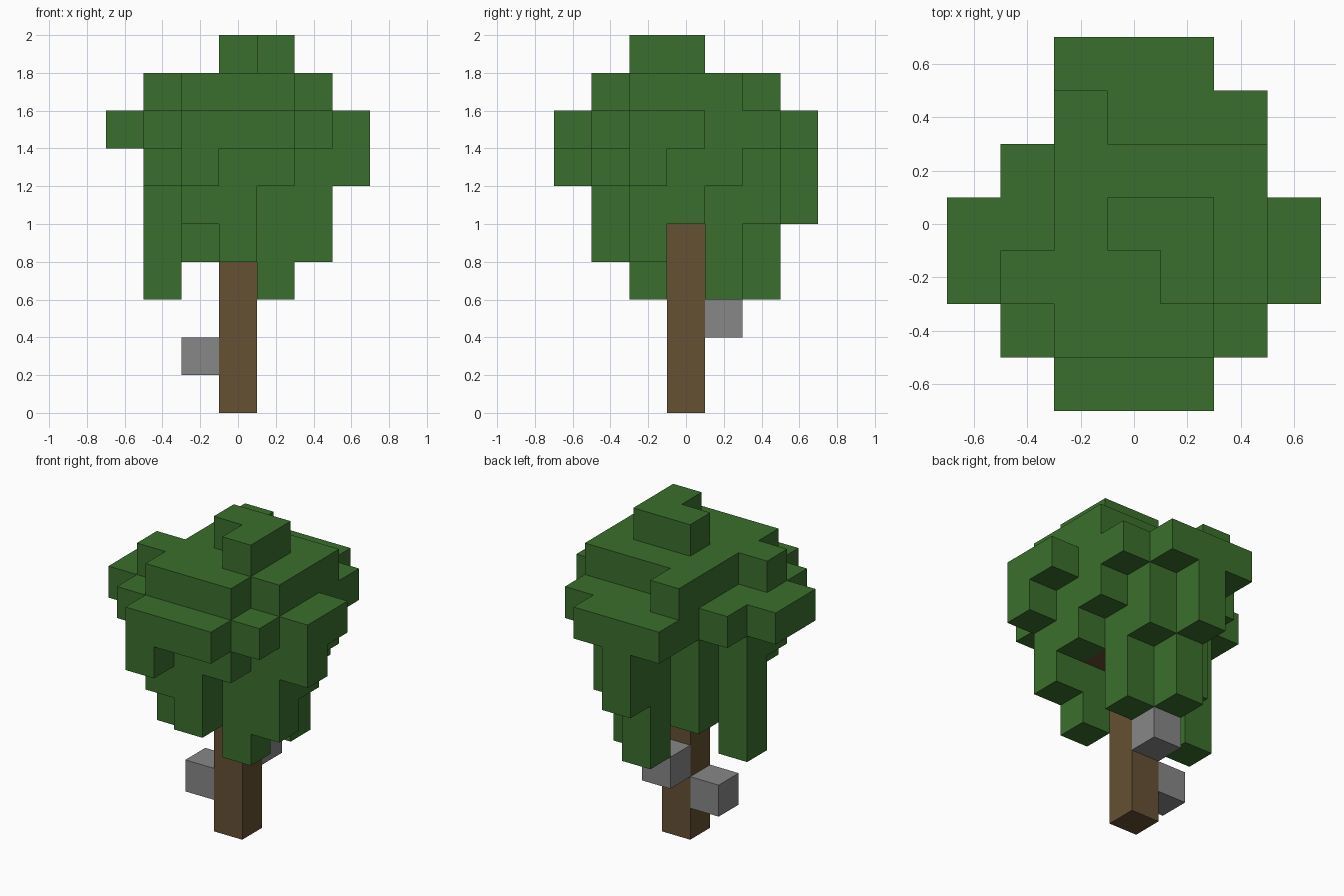
import bpy, bmesh
from mathutils import Vector

if "Cube" in bpy.data.objects:
    bpy.data.objects.remove(bpy.data.objects["Cube"], do_unlink=True)

CELL = 0.2

# Foliage floor plans: first layer index, rows run from back to front, columns left to right in x
EMPTY = "......."
FIRST_LAYER = 3
FOLIAGE = [
    [EMPTY, "...#...", "....#..", ".#.....", "....#..", EMPTY, EMPTY],
    [EMPTY, "...#...", "..###..", ".#.....", "...###.", "...#...", EMPTY],
    ["...#...", "...##..", "..###..", ".##..#.", "..####.", "..##...", EMPTY],
    ["...#...", "...##..", "..####.", ".#####.", ".######", "..###..", "..#...."],
    ["..###..", "..####.", ".#####.", "#######", "#######", ".#####.", "..###.."],
    [EMPTY, "..#....", "..####.", "..####.", ".#####.", "..###..", EMPTY],
    [EMPTY, EMPTY, EMPTY, "...##..", "....#..", EMPTY, EMPTY],
]

foliage = {
    (col - 3, 3 - row, FIRST_LAYER + layer)
    for layer, plan in enumerate(FOLIAGE)
    for row, line in enumerate(plan)
    for col, mark in enumerate(line) if mark == "#"
}
trunk = {(0, 0, k) for k in range(6)} | {(1, 0, 5)}   # includes a short branch
stones = {(-1, 0, 1), (0, 1, 2)}
solid = foliage | trunk | stones


def material(name, colour):
    mat = bpy.data.materials.new(name)
    mat.use_nodes = True
    mat.diffuse_color = (*colour, 1)
    bsdf = mat.node_tree.nodes["Principled BSDF"]
    bsdf.inputs["Base Color"].default_value = (*colour, 1)
    bsdf.inputs["Roughness"].default_value = 0.9
    return mat


def block_part(name, cells, mat):
    """Join unit blocks into one shell, leaving out faces between touching blocks."""
    bm = bmesh.new()
    for cell in sorted(cells):
        centre = Vector(cell) + Vector((0, 0, 0.5))
        for axis in range(3):
            for sign in (-1, 1):
                normal = Vector((0, 0, 0))
                normal[axis] = sign
                if tuple(int(c + n) for c, n in zip(cell, normal)) in solid:
                    continue
                u = Vector((0, 0, 0))
                u[(axis + 1) % 3] = 0.5
                v = normal.cross(u)
                middle = centre + normal * 0.5
                corners = (-u - v, u - v, u + v, v - u)
                bm.faces.new([bm.verts.new((middle + c) * CELL) for c in corners])
    bmesh.ops.remove_doubles(bm, verts=bm.verts, dist=CELL / 100)
    mesh = bpy.data.meshes.new(name)
    bm.to_mesh(mesh)
    bm.free()
    mesh.materials.append(mat)
    obj = bpy.data.objects.new(name, mesh)
    bpy.context.collection.objects.link(obj)
    return obj


block_part("foliage", foliage, material("leaf green", (0.044, 0.159, 0.026)))
block_part("trunk", trunk, material("bark brown", (0.133, 0.082, 0.033)))

# Two loose blocks fixed to the trunk
grey = material("stone grey", (0.242, 0.242, 0.242))
block_part("side_block", {(-1, 0, 1)}, grey)
block_part("back_block", {(0, 1, 2)}, grey)
